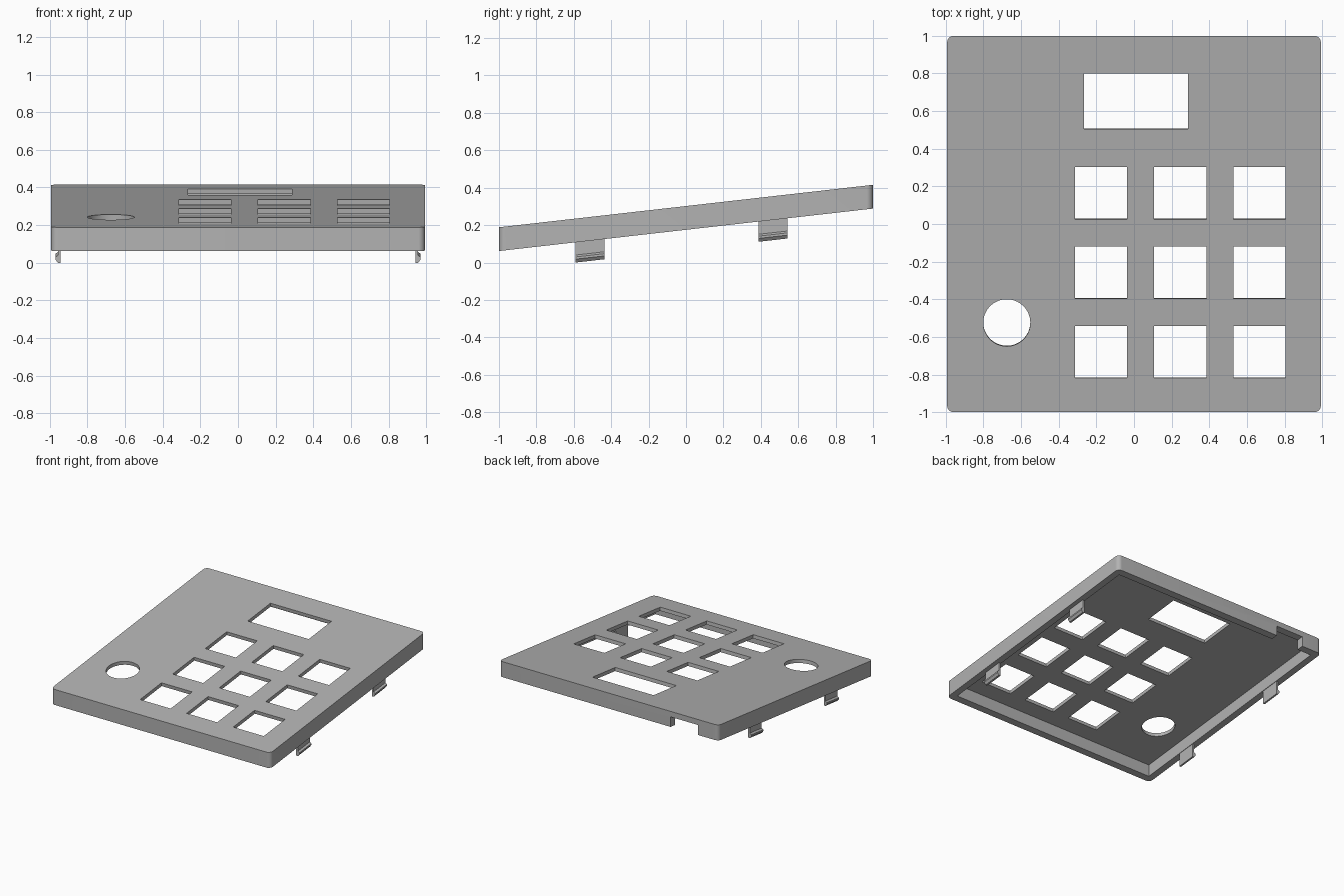
import bpy, bmesh, math
from mathutils import Vector

if "Cube" in bpy.data.objects:
    bpy.data.objects.remove(bpy.data.objects["Cube"], do_unlink=True)

SLOPE = 0.1135                    # rise of the panel per unit of depth
BOTTOM, TOP = 0.175, 0.302        # panel heights at mid depth
HALF_W, HALF_D = 0.993, 1.0
WALL, PLATE = 0.055, 0.029        # rim and top plate thickness

grey = bpy.data.materials.new("panel grey")
grey.use_nodes = True
colour = (0.45, 0.45, 0.45, 1)
grey.diffuse_color = colour
grey.node_tree.nodes["Principled BSDF"].inputs["Base Color"].default_value = colour


def prism(name, outline, vector):
    """Extrude a closed 3D outline along a vector into a solid."""
    bm = bmesh.new()
    face = bm.faces.new([bm.verts.new(p) for p in outline])
    extruded = bmesh.ops.extrude_face_region(bm, geom=[face])["geom"]
    verts = [v for v in extruded if isinstance(v, bmesh.types.BMVert)]
    bmesh.ops.translate(bm, verts=verts, vec=Vector(vector))
    bmesh.ops.recalc_face_normals(bm, faces=bm.faces[:])
    mesh = bpy.data.meshes.new(name)
    bm.to_mesh(mesh)
    bm.free()
    mesh.materials.append(grey)
    obj = bpy.data.objects.new(name, mesh)
    bpy.context.collection.objects.link(obj)
    return obj


def rectangle(x0, x1, y0, y1):
    return [(x0, y0), (x1, y0), (x1, y1), (x0, y1)]


def arc(cx, cy, radius, start, sweep, steps):
    angles = [math.radians(start + sweep * i / steps) for i in range(steps + 1)]
    return [(cx + radius * math.cos(a), cy + radius * math.sin(a)) for a in angles]


def upright(name, points, z0, z1, lean=0.0):
    """Vertical prism; lean makes the walls square to the sloping top."""
    outline = [(x, y - lean * (z0 - TOP), z0) for x, y in points]
    return prism(name, outline, (0, -lean * (z1 - z0), z1 - z0))


def cut(target, cutter):
    mod = target.modifiers.new("cut", 'BOOLEAN')
    mod.operation, mod.solver, mod.object = 'DIFFERENCE', 'EXACT', cutter
    bpy.context.view_layer.objects.active = target
    bpy.ops.object.modifier_apply(modifier=mod.name)
    bpy.data.objects.remove(cutter, do_unlink=True)


def tilt(obj):
    for v in obj.data.vertices:
        v.co.z += SLOPE * v.co.y


# Panel shell with rounded corners
R = 0.035
corners = []
for sx, sy, start in [(1, 1, 0), (-1, 1, 90), (-1, -1, 180), (1, -1, 270)]:
    corners += arc(sx * (HALF_W - R), sy * (HALF_D - R), R, start, 90, 8)
panel = upright("panel", corners, BOTTOM, TOP)

# Hollow underside
iw, idp = HALF_W - WALL, HALF_D - WALL
cut(panel, upright("cavity", rectangle(-iw, iw, -idp, idp), BOTTOM - 0.1, TOP - PLATE))

# Cable notch in the back wall
cut(panel, upright("notch", rectangle(-0.81, -0.56, idp - 0.03, HALF_D + 0.1),
                   BOTTOM - 0.1, TOP - 0.045))

# Display window, key openings and dial hole
openings = [rectangle(-0.266, 0.287, 0.505, 0.80),
            arc(-0.676, -0.525, 0.125, 0, 360, 64)[:-1]]
KEY, PITCH = 0.277, 0.4215
for col in range(3):
    for row in range(3):
        x, y = -0.314 + col * PITCH, -0.818 + row * PITCH
        openings.append(rectangle(x, x + KEY, y, y + KEY))
for points in openings:
    cut(panel, upright("opening", points, TOP - 0.09, TOP + 0.05, SLOPE))
tilt(panel)

# Snap clips under the side walls: thin leg with an outward hook
PROFILE = [(0.942, 0.02), (0.957, 0.02), (0.957, -0.068), (0.971, -0.078),
           (0.971, -0.09), (0.957, -0.108), (0.942, -0.108)]
for side, sign in (("left", 1), ("right", -1)):
    for place, y in (("front", -0.592), ("back", 0.387)):
        clip = prism(f"{side}_{place}_clip",
                     [(sign * x, y, BOTTOM + z) for x, z in PROFILE], (0, 0.155, 0))
        tilt(clip)

# Smooth the rounded corners and dial hole, keep edges crisp
bpy.ops.object.select_all(action='DESELECT')
panel.select_set(True)
bpy.context.view_layer.objects.active = panel
bpy.ops.object.shade_smooth_by_angle(angle=math.radians(30))
